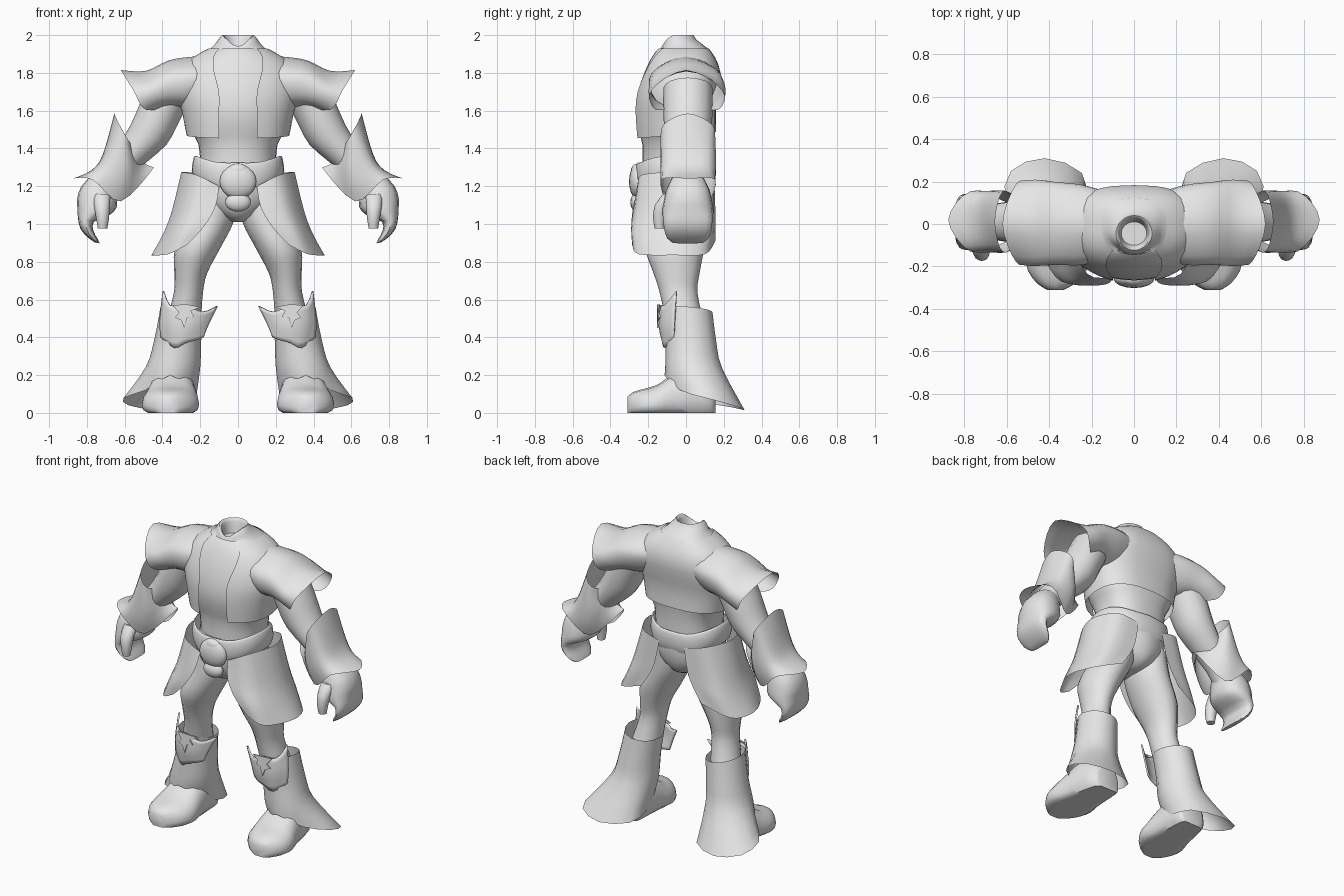
import bpy, math
from mathutils import Vector

grey = bpy.data.materials.new("plain_grey")
grey.diffuse_color = (0.8, 0.8, 0.8, 1)


def finish(ob, mirror=False, thick=0, angle=50):
    ob.data.materials.append(grey)
    bpy.ops.object.select_all(action='DESELECT')
    bpy.context.view_layer.objects.active = ob
    ob.select_set(True)
    bpy.ops.object.mode_set(mode='EDIT')
    bpy.ops.mesh.select_all(action='SELECT')
    bpy.ops.mesh.normals_make_consistent(inside=False)
    bpy.ops.object.mode_set(mode='OBJECT')
    bpy.ops.object.shade_smooth_by_angle(angle=math.radians(angle))
    if thick:
        mod = ob.modifiers.new("thickness", 'SOLIDIFY')
        mod.thickness, mod.offset = thick, 0
    if mirror:
        ob.modifiers.new("mirror", 'MIRROR')
    return ob


def smooth_row(pts, k, closed):
    """Resample control points along a Catmull-Rom curve."""
    p = [Vector(q) for q in pts]
    n = len(p)
    at = (lambda i: p[i % n]) if closed else (lambda i: p[min(max(i, 0), n - 1)])
    out = []
    for i in range(n if closed else n - 1):
        a, b, c, d = at(i - 1), at(i), at(i + 1), at(i + 2)
        for j in range(k):
            t = j / k
            out.append(0.5 * (2 * b + (c - a) * t + (2 * a - 5 * b + 4 * c - d) * t * t
                              + (3 * b - a - 3 * c + d) * t ** 3))
    return out if closed else out + [p[-1]]


def sheet(name, rows, closed=True, k=4, kr=3, caps=(0, 0), **kw):
    """Skin a surface through rows of control points."""
    rows = [smooth_row(r, k, closed) for r in rows]
    cols = [smooth_row(c, kr, False) for c in zip(*rows)]
    m, n = len(cols[0]), len(cols)
    verts = [cols[i][j] for j in range(m) for i in range(n)]
    faces = [(j * n + i, j * n + (i + 1) % n, (j + 1) * n + (i + 1) % n, (j + 1) * n + i)
             for j in range(m - 1) for i in range(n if closed else n - 1)]
    if caps[0]:
        faces.append(tuple(range(n)))
    if caps[1]:
        faces.append(tuple(range((m - 1) * n, m * n)))
    me = bpy.data.meshes.new(name)
    me.from_pydata(verts, [], faces)
    ob = bpy.data.objects.new(name, me)
    bpy.context.collection.objects.link(ob)
    return finish(ob, **kw)


def ring(x, y, z, rx, ry, sx=0, sy=0, n=8, p=2.0, pb=None, t0=0, t1=None):
    """Ellipse from the outer side round the front; sx, sy slope it; p, pb square its front, back."""
    if t1 is None:
        ts = [2 * math.pi * i / n for i in range(n)]
    else:
        ts = [t0 + (t1 - t0) * i / (n - 1) for i in range(n)]
    out = []
    for t in ts:
        e = 2 / (p if math.sin(t) > 0 else pb or p)
        dx, dy = [r * math.copysign(abs(v) ** e, v) for r, v in ((rx, math.cos(t)), (-ry, math.sin(t)))]
        out.append((x + dx, y + dy, z + sx * dx + sy * dy))
    return out


# Body with open collar that dips at the front
trunk = [(-.05, 1.30, .205, .19), (-.05, 1.42, .215, .19), (-.055, 1.50, .26, .205),
         (-.06, 1.60, .295, .215), (-.045, 1.70, .32, .217), (-.025, 1.80, .305, .205),
         (-.02, 1.88, .24, .172), (-.018, 1.93, .15, .135)]
rows = [ring(0, y + .003, z, a - .006, b - .006, n=16, p=2.1, pb=2.6) for y, z, a, b in trunk]
for z, a, b in [(1.975, .105, .10), (2.0, .085, .085), (1.98, .07, .072), (1.91, .06, .055)]:
    rows.append([(x, y, zz - 13 * max(0, -.06 - y) ** 2 * (z > 1.95))
                 for x, y, zz in ring(0, -.045, z, a, b, n=16)])
sheet("torso", rows, k=2, kr=2, caps=(0, 1))

# Open vest, one half mirrored
rows = []
for i, (y, z, a, b) in enumerate([(-.055, 1.47, .27, .212)] + trunk[3:]):
    edge = math.acos(min(.9, ([.10, .10, .10, .125, .13, .10][i] / (a + .003)) ** 1.05))
    rows.append(ring(0, y, z, a + .003, b + .003, 0, .08 if i == 0 else 0,
                     n=12, p=2.1, pb=2.6, t0=edge, t1=-.5 * math.pi))
sheet("vest", rows, closed=False, k=2, kr=2, mirror=True)

# Shoulder sleeves with pointed outer hem
sheet("shoulder_sleeve", [
    [(.13, 0, 1.89), (.13, -.16, 1.80), (.17, -.13, 1.66), (.20, 0, 1.60), (.17, .11, 1.66), (.13, .15, 1.80)],
    [(.25, 0, 1.885), (.25, -.182, 1.80), (.26, -.16, 1.66), (.26, 0, 1.60), (.26, .14, 1.66), (.25, .178, 1.80)],
    [(.37, 0, 1.865), (.37, -.178, 1.79), (.35, -.165, 1.66), (.30, 0, 1.61), (.35, .165, 1.66), (.37, .185, 1.79)],
    [(.49, 0, 1.81), (.475, -.185, 1.73), (.42, -.165, 1.64), (.33, 0, 1.62), (.42, .175, 1.64), (.475, .195, 1.74)],
    [(.62, 0, 1.815), (.555, -.18, 1.71), (.49, -.16, 1.605), (.36, 0, 1.625), (.49, .17, 1.605), (.555, .19, 1.71)],
], mirror=True)

# Arms
sheet("arm", [ring(x, .01, z, r, ry, .55) for x, z, r, ry in [
    (.35, 1.72, .10, .13), (.42, 1.58, .10, .13), (.475, 1.47, .095, .12),
    (.57, 1.36, .075, .10), (.66, 1.27, .07, .085), (.71, 1.20, .07, .08)]],
    k=2, kr=2, mirror=True)

# Flared forearm guards
sheet("forearm_guard", [
    [(.655, .01, 1.585), (.63, -.115, 1.53), (.585, -.12, 1.45), (.555, .01, 1.41), (.59, .14, 1.46), (.63, .135, 1.53)],
    [(.715, .01, 1.37), (.68, -.12, 1.37), (.575, -.12, 1.31), (.52, .01, 1.35), (.58, .145, 1.31), (.685, .14, 1.37)],
    [(.775, .01, 1.285), (.72, -.125, 1.285), (.595, -.11, 1.20), (.485, .01, 1.315), (.60, .135, 1.20), (.725, .145, 1.285)],
    [(.875, .02, 1.24), (.77, -.13, 1.235), (.62, -.09, 1.12), (.445, .01, 1.30), (.62, .11, 1.12), (.77, .155, 1.235)]],
    k=4, mirror=True)

# Hands: palm with curled fingers, and thumb
sheet("hand", [ring(x, .01, z, r, ry, .2, p=2.5) for x, z, r, ry in [
    (.70, 1.25, .07, .08), (.735, 1.18, .095, .115), (.747, 1.11, .105, .13),
    (.765, 1.065, .085, .135), (.805, 1.02, .042, .13), (.80, .97, .035, .125),
    (.77, .925, .028, .11), (.745, .90, .012, .08)]], k=2, kr=2, caps=(1, 1), mirror=True)
sheet("thumb", [ring(x, y, z, r, ry) for x, y, z, r, ry in [
    (.72, -.08, 1.16, .045, .04), (.72, -.125, 1.10, .042, .04),
    (.717, -.14, 1.03, .034, .034), (.717, -.14, .975, .025, .025)]],
    k=2, kr=2, caps=(1, 1), mirror=True)

# Hips, belt and round buckle
sheet("hips", [ring(0, -.05, z, a, b) for z, a, b in [
    (1.32, .205, .19), (1.22, .22, .20), (1.12, .20, .19), (1.04, .10, .15), (1.01, .03, .08)]],
    caps=(0, 1), kr=2)
belt = []
for z, a, b in [(1.345, .225, .20), (1.33, .235, .21), (1.26, .245, .212), (1.215, .23, .20)]:
    belt.append([(x, y, zz + .35 * max(abs(x) - .12, 0) - .02)
                 for x, y, zz in ring(0, -.055, z, a, b, n=16, p=2.3)])
sheet("belt", belt, k=2, kr=2)
for name, z, size in [("buckle", 1.225, (.097, .045, .09)), ("buckle_drop", 1.115, (.068, .038, .05)),
                      ("buckle_crest", 1.28, (.06, .035, .04))]:
    bpy.ops.mesh.primitive_uv_sphere_add(segments=16, ring_count=10, radius=1, location=(0, -.257, z))
    ob = bpy.context.object
    ob.name, ob.scale = name, size
    finish(ob)

# Hip skirt panels, front edge round the side to the back edge
sheet("skirt_panel", [
    [(.10, -.25, 1.20), (.22, -.235, 1.26), (.30, -.05, 1.275), (.23, .12, 1.27), (.09, .15, 1.24)],
    [(.12, -.28, 1.09), (.27, -.25, 1.07), (.35, -.05, 1.07), (.29, .12, 1.07), (.12, .155, 1.09)],
    [(.185, -.29, .98), (.32, -.265, .95), (.395, -.06, .95), (.34, .12, .95), (.16, .155, 1.0)],
    [(.27, -.285, .89), (.37, -.25, .84), (.458, -.06, .835), (.40, .10, .84), (.22, .155, .91)]],
    closed=False, mirror=True)

# Legs
sheet("leg", [ring(*r) for r in [
    (.12, -.04, 1.16, .11, .15), (.145, -.05, 1.02, .125, .155), (.215, -.06, .87, .12, .155),
    (.25, -.05, .74, .087, .122), (.262, -.04, .64, .077, .10), (.285, -.01, .50, .09, .10)]],
    k=2, kr=3, mirror=True)

# Boot shafts with a wide hem trailing behind
sheet("boot_shaft", [
    ring(.295, .01, .545, .115, .13, .15, -.08),
    ring(.32, .025, .38, .125, .135),
    ring(.345, .04, .24, .145, .15),
    [(.605, .10, .08), (.49, -.03, .12), (.36, -.115, .20), (.26, -.04, .13),
     (.225, .09, .06), (.245, .24, .03), (.42, .31, .015), (.58, .25, .04)]],
    k=2, mirror=True)

# Feet, cross-sections from heel to toe
foot = []
for y, cx, w, h in [(.155, .33, .07, .14), (.13, .335, .10, .19), (.03, .345, .12, .25), (-.07, .35, .135, .205),
                    (-.15, .357, .152, .15), (-.22, .362, .138, .128), (-.28, .367, .09, .11), (-.31, .37, .04, .085)]:
    foot.append([(cx + w * math.copysign(abs(math.cos(t)) ** .7, math.cos(t)), y,
                  h * max(0, .3 + (.7 * math.sin(t) if math.sin(t) > 0 else .5 * math.sin(t))))
                 for t in [2 * math.pi * i / 16 for i in range(16)]])
sheet("foot", foot, k=1, kr=2, caps=(1, 1), mirror=True)

# Horned knee plates
sheet("knee_plate", [
    [(.11, -.06, .565), (.19, -.115, .535), (.275, -.136, .57), (.36, -.11, .57), (.395, -.05, .645)],
    [(.155, -.08, .475), (.21, -.12, .46), (.28, -.14, .46), (.36, -.115, .46), (.412, -.06, .49)],
    [(.185, -.09, .40), (.225, -.11, .385), (.28, -.12, .37), (.335, -.108, .345), (.408, -.065, .40)]],
    closed=False, k=3, thick=.01, mirror=True)

# Jagged inlay on each knee plate
outline = [(.20, .56), (.25, .54), (.232, .51), (.268, .505), (.285, .45), (.30, .49),
           (.335, .505), (.312, .53), (.345, .57), (.275, .575)]
n = len(outline)
depth = lambda x: -.149 + 3.5 * (x - .28) ** 2
verts = [(x, depth(x) + d, z) for d in (-.004, .004) for x, z in outline]
faces = [tuple(range(n)), tuple(range(2 * n - 1, n - 1, -1))]
faces += [(i, (i + 1) % n, n + (i + 1) % n, n + i) for i in range(n)]
me = bpy.data.meshes.new("knee_inlay")
me.from_pydata(verts, [], faces)
inlay = bpy.data.objects.new("knee_inlay", me)
bpy.context.collection.objects.link(inlay)
finish(inlay, mirror=True, angle=30)
